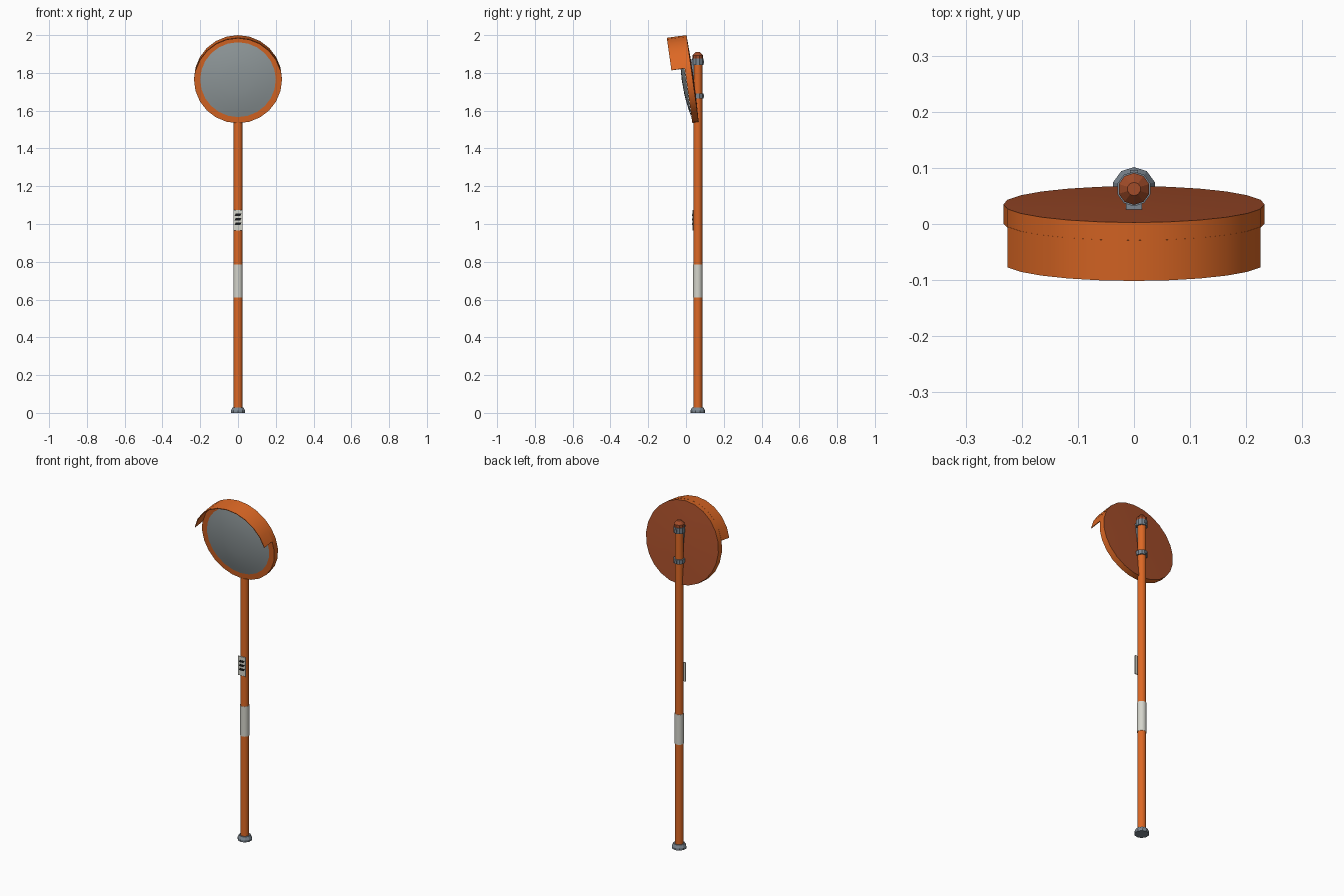
import bpy, bmesh, math
from mathutils import Matrix, Vector

if "Cube" in bpy.data.objects:
    bpy.data.objects.remove(bpy.data.objects["Cube"])

PY = 0.0625                      # pole centre in y
TILT = math.radians(8)
s, c = math.sin(TILT), math.cos(TILT)
# mirror frame: local z points out of the mirror face, local y up its face
HEAD = Matrix(((1, 0, 0, 0), (0, -s, -c, 0.035), (0, c, -s, 1.769), (0, 0, 0, 1)))
POLE = Matrix.Translation((0, PY, 0))


def material(name, rgb):
    m = bpy.data.materials.new(name)
    m.diffuse_color = (*rgb, 1)
    m.use_nodes = True
    m.node_tree.nodes["Principled BSDF"].inputs["Base Color"].default_value = m.diffuse_color
    return m


ORANGE = material("orange", (0.72, 0.138, 0.018))
RUST = material("dark_orange", (0.36, 0.072, 0.022))
MIRROR = material("mirror_grey", (0.29, 0.33, 0.34))
STEEL = material("steel_grey", (0.2, 0.24, 0.28))
WHITE = material("off_white", (0.66, 0.66, 0.60))
BLACK = material("black", (0.01, 0.01, 0.01))


def finish(name, bm, mats, matrix, angle):
    bmesh.ops.recalc_face_normals(bm, faces=bm.faces[:])
    bm.transform(matrix)
    me = bpy.data.meshes.new(name)
    bm.to_mesh(me)
    bm.free()
    for m in mats:
        me.materials.append(m)
    ob = bpy.data.objects.new(name, me)
    bpy.context.collection.objects.link(ob)
    if angle:
        bpy.ops.object.select_all(action='DESELECT')
        ob.select_set(True)
        bpy.context.view_layer.objects.active = ob
        bpy.ops.object.shade_smooth_by_angle(angle=math.radians(angle))
    return ob


def lathe(name, profile, sides, mats, matrix, angle=0, rule=None):
    """Spin (radius, height) points about local z; rule gives a slot per band."""
    bm = bmesh.new()
    rings = []
    for r, z in profile:
        if r == 0:
            rings.append([bm.verts.new((0, 0, z))])
        else:
            a = [math.pi / 2 + 2 * math.pi * i / sides for i in range(sides)]
            rings.append([bm.verts.new((r * math.cos(t), r * math.sin(t), z)) for t in a])
    for k, (p, q) in enumerate(zip(rings, rings[1:])):
        for i in range(sides):
            j = (i + 1) % sides
            vs = [p[i % len(p)], p[j % len(p)], q[j % len(q)], q[i % len(q)]]
            f = bm.faces.new(list(dict.fromkeys(vs)))
            f.material_index = rule[k] if rule else 0
    return finish(name, bm, mats, matrix, angle)


def box(name, lo, hi, mat, shear=0):
    bm = bmesh.new()
    lo, hi = Vector(lo), Vector(hi)
    bmesh.ops.create_cube(bm, size=1, matrix=Matrix.Translation((lo + hi) / 2)
                          @ Matrix.Diagonal((*(hi - lo), 1)))
    for v in bm.verts:
        v.co.x += shear * (v.co.z - (lo.z + hi.z) / 2)
    return finish(name, bm, [mat], Matrix(), 0)


def drum(name, r, z0, z1, mat, angle=40):
    return lathe(name, [(0, z0), (r, z0), (r, z1), (0, z1)], 10, [mat], POLE, angle)


# post, foot, band and cap
drum("post", 0.0237, 0.01, 1.89, ORANGE)
lathe("foot", [(0, 0), (0.039, 0), (0.039, 0.012), (0.031, 0.028), (0, 0.028)],
      10, [STEEL], POLE)
drum("reflective_band", 0.0252, 0.61, 0.785, WHITE)
lathe("post_cap", [(0, 1.875), (0.0285, 1.875), (0.0285, 1.892), (0.012, 1.91), (0, 1.91)],
      10, [RUST], POLE)

# clamps with rear bolts, and the bracket bar
for label, z0, z1 in (("upper", 1.842, 1.875), ("lower", 1.665, 1.69)):
    drum(label + "_clamp", 0.031, z0, z1, STEEL, 0)
    zm = (z0 + z1) / 2
    box(label + "_clamp_bolt", (-0.007, PY + 0.025, zm - 0.008),
        (0.007, PY + 0.034, zm + 0.008), STEEL)
box("mirror_bracket", (-0.014, 0.018, 1.67), (0.014, 0.046, 1.87), STEEL)

# information plate with slanted marks
box("plate", (-0.0235, 0.034, 0.965), (0.0235, 0.040, 1.075), WHITE)
for i in range(3):
    z = 0.995 + 0.0235 * i
    box(f"plate_mark_{i + 1}", (-0.015, 0.0325, z), (0.015, 0.0345, z + 0.0125), BLACK, 0.5)

# mirror housing: domed back, rim and front ring
lathe("mirror_housing", [(0, 0.034), (0.201, 0.034), (0.233, 0.034), (0.233, 0.0),
                         (0.1, -0.005), (0, -0.006)],
      24, [ORANGE, RUST], HEAD, 30, [0, 0, 0, 1, 1])
# convex mirror
dome = [(0.2 * t, 0.035 + 0.023 * (1 - t * t)) for t in (1, 0.84, 0.68, 0.52, 0.35, 0)]
lathe("mirror_glass", dome, 24, [MIRROR], HEAD, 30)

# visor: thin shell round the upper rim
bm = bmesh.new()
rows = []
for i in range(1, 12):
    t = math.radians(15 * i)
    rows.append([bm.verts.new((r * math.cos(t), r * math.sin(t), z))
                 for r, z in ((0.2335, 0.032), (0.2335, 0.105), (0.2295, 0.105), (0.2295, 0.032))])
for p, q in zip(rows, rows[1:]):
    for k in range(4):
        m = (k + 1) % 4
        bm.faces.new((p[k], p[m], q[m], q[k]))
bm.faces.new(rows[0])
bm.faces.new(rows[-1])
finish("visor", bm, [ORANGE], HEAD, 30)
